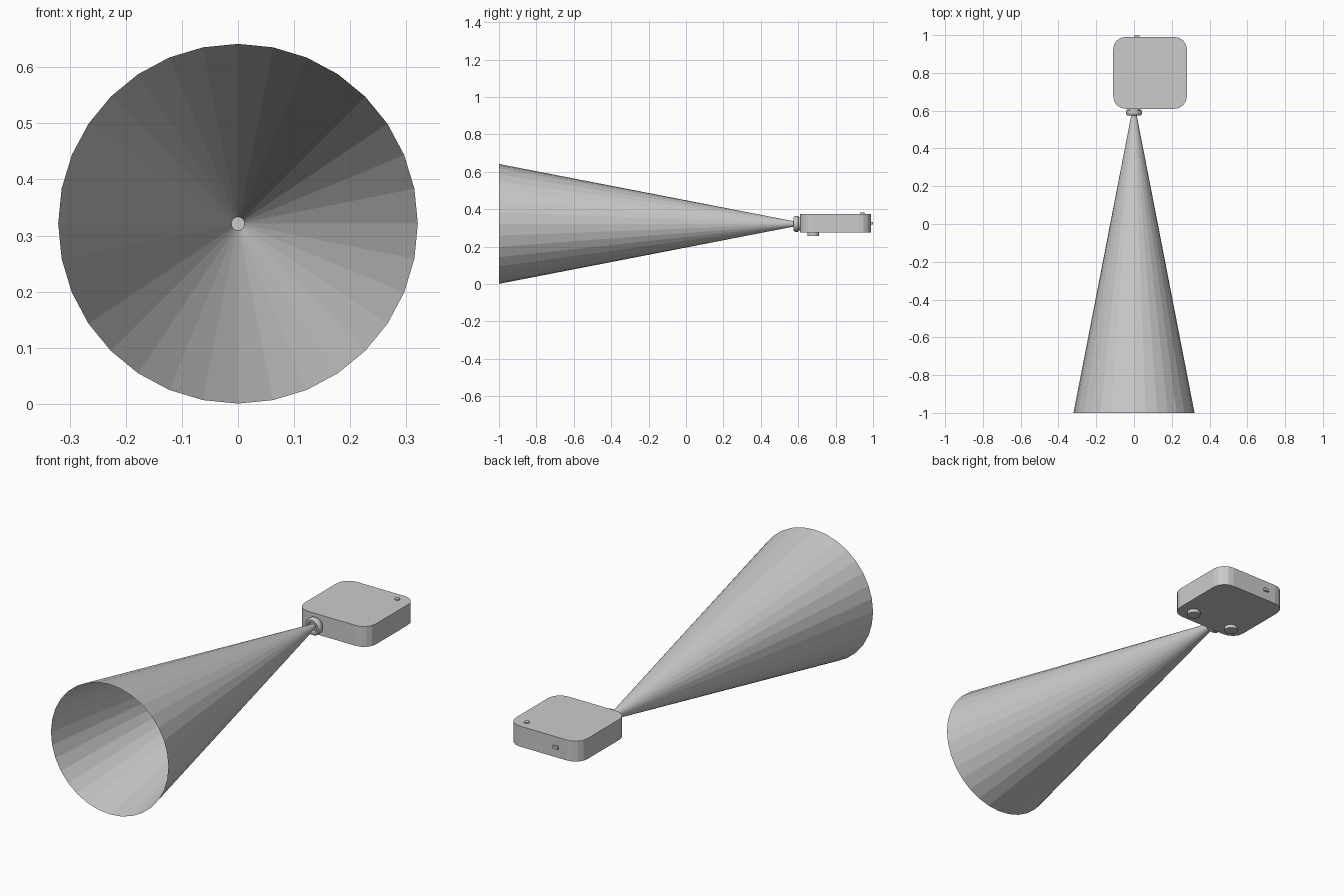
import bpy, bmesh, math
from mathutils import Matrix, Vector

if "Cube" in bpy.data.objects:
    bpy.data.objects.remove(bpy.data.objects["Cube"])

AXIS_Z = 0.321   # height of the optical axis

grey = bpy.data.materials.new("plain grey")
grey.use_nodes = True
COLOUR = (0.6, 0.6, 0.6, 1)
grey.diffuse_color = COLOUR
grey.node_tree.nodes["Principled BSDF"].inputs["Base Color"].default_value = COLOUR


def finish(name, bm):
    mesh = bpy.data.meshes.new(name)
    bm.to_mesh(mesh)
    bm.free()
    mesh.materials.append(grey)
    obj = bpy.data.objects.new(name, mesh)
    bpy.context.collection.objects.link(obj)
    return obj


def lathe(name, profile, sides=32):
    """Spin (radius, y) points about the optical axis."""
    bm = bmesh.new()
    rings = []
    for r, y in profile:
        ring = []
        for i in range(sides):
            a = math.tau * i / sides
            ring.append(bm.verts.new((r * math.sin(a), y, AXIS_Z + r * math.cos(a))))
        rings.append(ring)
    for a, b in zip(rings, rings[1:]):
        for i in range(sides):
            j = (i + 1) % sides
            bm.faces.new((a[i], a[j], b[j], b[i]))
    return bm, rings


def disc(name, radius, x, y, bottom, top):
    bm = bmesh.new()
    place = Matrix.Translation((x, y, (bottom + top) / 2))
    bmesh.ops.create_cone(bm, cap_ends=True, segments=24, radius1=radius,
                          radius2=radius, depth=top - bottom, matrix=place)
    return finish(name, bm)


def box(name, low, high, corner=0):
    low, high = Vector(low), Vector(high)
    bm = bmesh.new()
    place = Matrix.Translation((low + high) / 2) @ Matrix.Diagonal((high - low).to_4d())
    bmesh.ops.create_cube(bm, size=1, matrix=place)
    if corner:
        upright = [e for e in bm.edges
                   if abs(e.verts[0].co.z - e.verts[1].co.z) > 0.01]
        bmesh.ops.bevel(bm, geom=upright, offset=corner, segments=4,
                        profile=0.5, affect='EDGES')
    return finish(name, bm)


# Open viewing cone, a single thin sheet
bm, rings = lathe("view_cone", [(0.3205, -1), (0.012, 0.588)])
finish("view_cone", bm)

# Lens barrel: neck, flange, tapered rim and recessed glass
bm, rings = lathe("lens", [(0.035, 0.612), (0.035, 0.602), (0.042, 0.6),
                           (0.042, 0.584), (0.036, 0.574), (0.027, 0.574),
                           (0.022, 0.59)])
bm.faces.new(rings[-1])
bmesh.ops.recalc_face_normals(bm, faces=bm.faces)
finish("lens_barrel", bm)

# Camera housing with rounded upright corners
box("housing", (-0.11, 0.61, 0.274), (0.28, 0.99, 0.375), corner=0.065)
box("rear_socket", (0.002, 0.985, 0.318), (0.028, 1.0, 0.332))

# Button on top and two feet underneath
disc("top_button", 0.012, 0.21, 0.942, 0.37, 0.381)
for side, x in (("right", -0.03), ("left", 0.2)):
    disc(side + "_foot", 0.031, x, 0.68, 0.257, 0.28)
